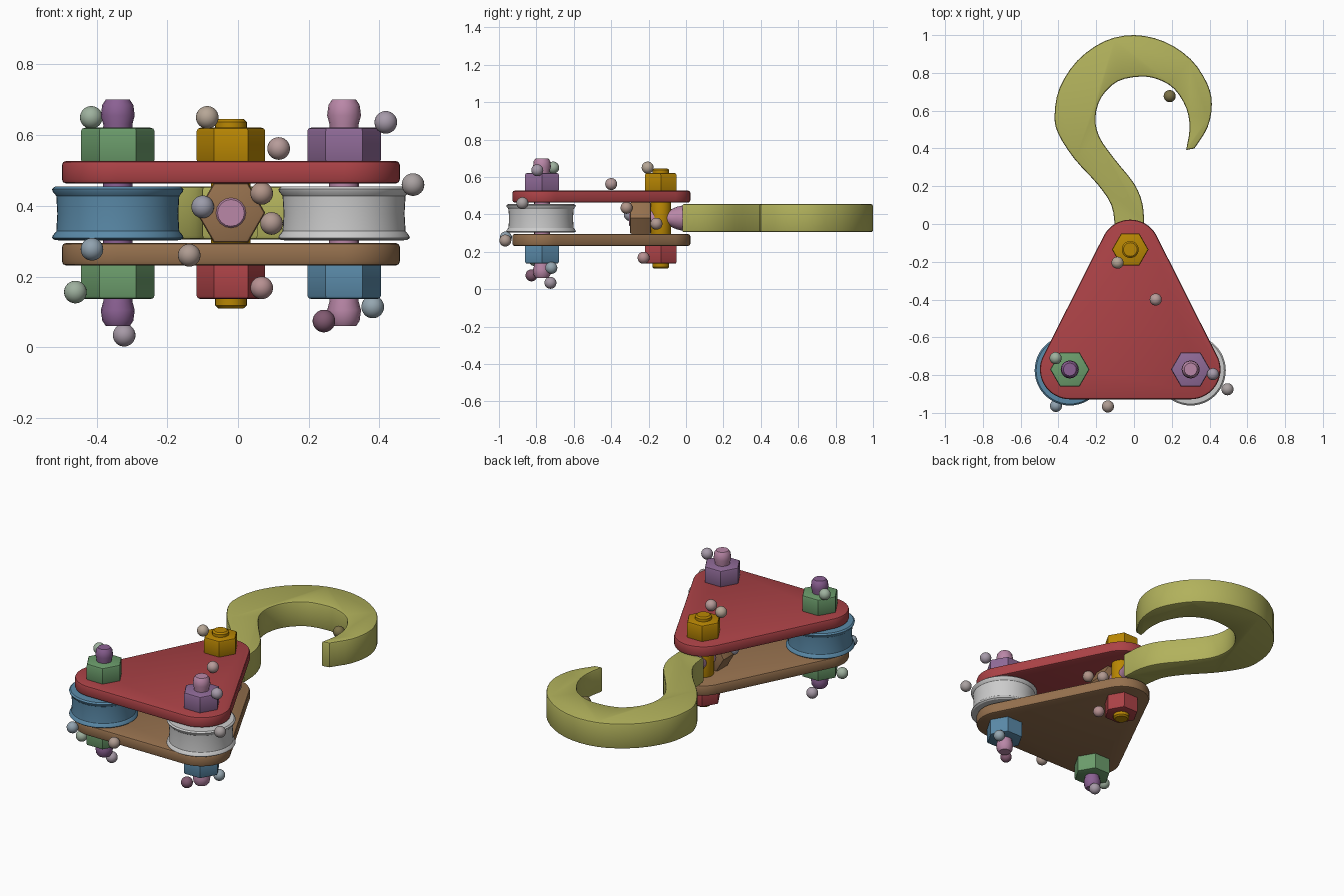
import bpy, bmesh, math
from mathutils import Matrix, Vector
from mathutils.geometry import convex_hull_2d

if "Cube" in bpy.data.objects:
    bpy.data.objects.remove(bpy.data.objects["Cube"])

mats = {}


def material(hex_colour):
    if hex_colour not in mats:
        m = bpy.data.materials.new("paint_" + hex_colour)
        rgb = [int(hex_colour[i:i + 2], 16) / 255 for i in (0, 2, 4)]
        m.diffuse_color = [c ** 2.2 for c in rgb] + [1]
        m.use_nodes = True
        m.node_tree.nodes["Principled BSDF"].inputs["Base Color"].default_value = m.diffuse_color
        mats[hex_colour] = m
    return mats[hex_colour]


def finish(name, bm, colour, loc=(0, 0, 0), along_y=False):
    bmesh.ops.recalc_face_normals(bm, faces=bm.faces)
    if along_y:  # local z becomes world -y
        bm.transform(Matrix.Rotation(math.pi / 2, 4, 'X'))
    me = bpy.data.meshes.new(name)
    bm.to_mesh(me)
    bm.free()
    ob = bpy.data.objects.new(name, me)
    ob.location = loc
    bpy.context.collection.objects.link(ob)
    if colour:
        me.materials.append(material(colour))
    return ob


def prism(name, outline, z0, z1, bevel, colour, loc=(0, 0, 0), along_y=False):
    bm = bmesh.new()
    face = bm.faces.new([bm.verts.new((x, y, z0)) for x, y in outline])
    new = bmesh.ops.extrude_face_region(bm, geom=[face])['geom']
    top = [g for g in new if isinstance(g, bmesh.types.BMVert)]
    bmesh.ops.translate(bm, verts=top, vec=(0, 0, z1 - z0))
    rims = [e for e in bm.edges if abs(e.verts[0].co.z - e.verts[1].co.z) < 1e-6]
    bmesh.ops.bevel(bm, geom=rims, offset=bevel, segments=2, profile=0.5,
                    affect='EDGES', clamp_overlap=True)
    return finish(name, bm, colour, loc, along_y)


def lathe(name, profile, colour, loc=(0, 0, 0), n=32, along_y=False):
    bm = bmesh.new()
    rings = [[bm.verts.new((r * math.cos(2 * math.pi * i / n),
                            r * math.sin(2 * math.pi * i / n), z))
              for i in range(n)] for r, z in profile]
    for a, b in zip(rings, rings[1:]):
        for i in range(n):
            j = (i + 1) % n
            bm.faces.new((a[i], a[j], b[j], b[i]))
    bm.faces.new(rings[0])
    bm.faces.new(rings[-1])
    return finish(name, bm, colour, loc, along_y)


def circle(cx, cy, r, n):
    return [(cx + r * math.cos(2 * math.pi * i / n),
             cy + r * math.sin(2 * math.pi * i / n)) for i in range(n)]


def smooth_path(pts, steps=3):
    out = []
    P = [Vector(p) for p in pts]
    P = [2 * P[0] - P[1]] + P + [2 * P[-1] - P[-2]]
    for i in range(1, len(P) - 2):
        a, b, c, d = P[i - 1:i + 3]
        for s in range(steps):
            t = s / steps
            out.append(0.5 * (2 * b + (c - a) * t + (2 * a - 5 * b + 4 * c - d) * t * t
                              + (3 * b - a - 3 * c + d) * t ** 3))
    return out + [P[-2]]


LEFT, RIGHT, APEX = (-0.34, -0.77), (0.30, -0.77), (-0.02, -0.135)

# two rounded triangular side plates
pts = [Vector(p) for c in (LEFT, RIGHT, APEX) for p in circle(*c, 0.158, 48)]
outline = [pts[i] for i in convex_hull_2d(pts)]
prism("upper_plate", outline, 0.463, 0.527, 0.012, "AA4448")
prism("lower_plate", outline, 0.231, 0.295, 0.012, "94704F")

# grooved rollers between the plates
roller = [(0.16, 0.302), (0.178, 0.303), (0.186, 0.309), (0.184, 0.316), (0.174, 0.328),
          (0.171, 0.378), (0.174, 0.428), (0.184, 0.44), (0.186, 0.447), (0.178, 0.454),
          (0.16, 0.455)]
for name, (x, y), colour in (("left_roller", LEFT, "5A88A6"), ("right_roller", RIGHT, None)):
    lathe(name, roller, colour, (x, y - 0.005, 0), 48)

# hex nuts above and below the plates
for name, (x, y), r, up, low in (("left", LEFT, 0.104, "6B9B6B", "6B9B6B"),
                                 ("right", RIGHT, 0.104, "8E6A96", "5A88A6"),
                                 ("apex", APEX, 0.097, "B8860B", "AA4448")):
    hexagon = circle(0, 0, r, 6)
    prism(name + "_upper_nut", hexagon, 0.52, 0.621, 0.01, up, (x, y, 0))
    prism(name + "_lower_nut", hexagon, 0.136, 0.24, 0.01, low, (x, y, 0))

# roller bolts with flared ends
half = [(0.034, 0.32), (0.044, 0.305), (0.048, 0.275), (0.041, 0.25), (0.042, 0.2)]
bolt = [(r, 0.38 - z) for r, z in half] + [(r, 0.38 + z) for r, z in half[::-1]]
lathe("left_bolt", bolt, "8A6192", (*LEFT, 0), 16)
lathe("right_bolt", bolt, "B886A6", (*RIGHT, 0), 16)

# apex swivel pin with a thick middle
lathe("swivel_pin", [(0.036, 0.11), (0.045, 0.118), (0.045, 0.25), (0.056, 0.29),
                     (0.056, 0.465), (0.045, 0.5), (0.045, 0.637), (0.036, 0.645)],
      "B8860B", (*APEX, 0), 24)

# hook shank, running along y through the pin, with its nut
lathe("hook_shank", [(0.072, -0.03), (0.072, 0.0), (0.06, 0.05), (0.045, 0.085),
                     (0.045, 0.297), (0.038, 0.305)], "B886A6", (-0.02, 0, 0.38), 16, True)
prism("shank_nut", circle(0, 0, 0.097, 6), 0.187, 0.3, 0.01, "94704F",
      (-0.02, 0, 0.38), True)

# flat hook
outer = [(-0.10, -0.02), (-0.12, 0.10), (-0.193, 0.21), (-0.315, 0.344), (-0.402, 0.48),
         (-0.42, 0.58), (-0.394, 0.72), (-0.30, 0.865), (-0.156, 0.968), (0, 1.0),
         (0.16, 0.966), (0.30, 0.873), (0.387, 0.745), (0.412, 0.635), (0.39, 0.513),
         (0.32, 0.40)]
inner = [(0.276, 0.392), (0.294, 0.503), (0.278, 0.61), (0.214, 0.714), (0.124, 0.767),
         (0.03, 0.78), (-0.087, 0.755), (-0.172, 0.672), (-0.204, 0.566), (-0.183, 0.46),
         (-0.103, 0.344), (0, 0.215), (0.045, 0.106), (0.055, -0.02)]
prism("hook", smooth_path(outer) + smooth_path(inner), 0.305, 0.455, 0.01, "B0B05C")

# small loose balls dotted over the assembly
balls = [(-0.415, -0.71, 0.65, "9DB09D"), (-0.087, -0.205, 0.65, "B5A595"),
         (0.115, -0.40, 0.562, "B59A98"), (0.418, -0.795, 0.636, "A599A8"),
         (0.495, -0.875, 0.46, "A8A0A0"), (-0.10, -0.30, 0.397, "9A9AA8"),
         (0.067, -0.318, 0.435, "B09488"), (0.095, -0.158, 0.35, "B09890"),
         (-0.413, -0.963, 0.277, "8FA0AD"), (-0.138, -0.966, 0.26, "AD9A90"),
         (-0.46, -0.81, 0.156, "9DAF9D"), (0.067, -0.227, 0.168, "B58F90"),
         (-0.322, -0.725, 0.034, "A598A5"), (0.243, -0.826, 0.074, "805A70"),
         (0.381, -0.72, 0.114, "94A5AF"), (0.189, 0.677, 0.38, "7A7048")]
for i, (x, y, z, colour) in enumerate(balls):
    bm = bmesh.new()
    bmesh.ops.create_uvsphere(bm, u_segments=24, v_segments=16, radius=0.032)
    finish(f"ball_{i + 1}", bm, colour, (x, y, z))

# smooth shading with crisp edges
for ob in bpy.context.collection.objects:
    ob.select_set(True)
    bpy.context.view_layer.objects.active = ob
bpy.ops.object.shade_smooth_by_angle(angle=math.radians(30))
